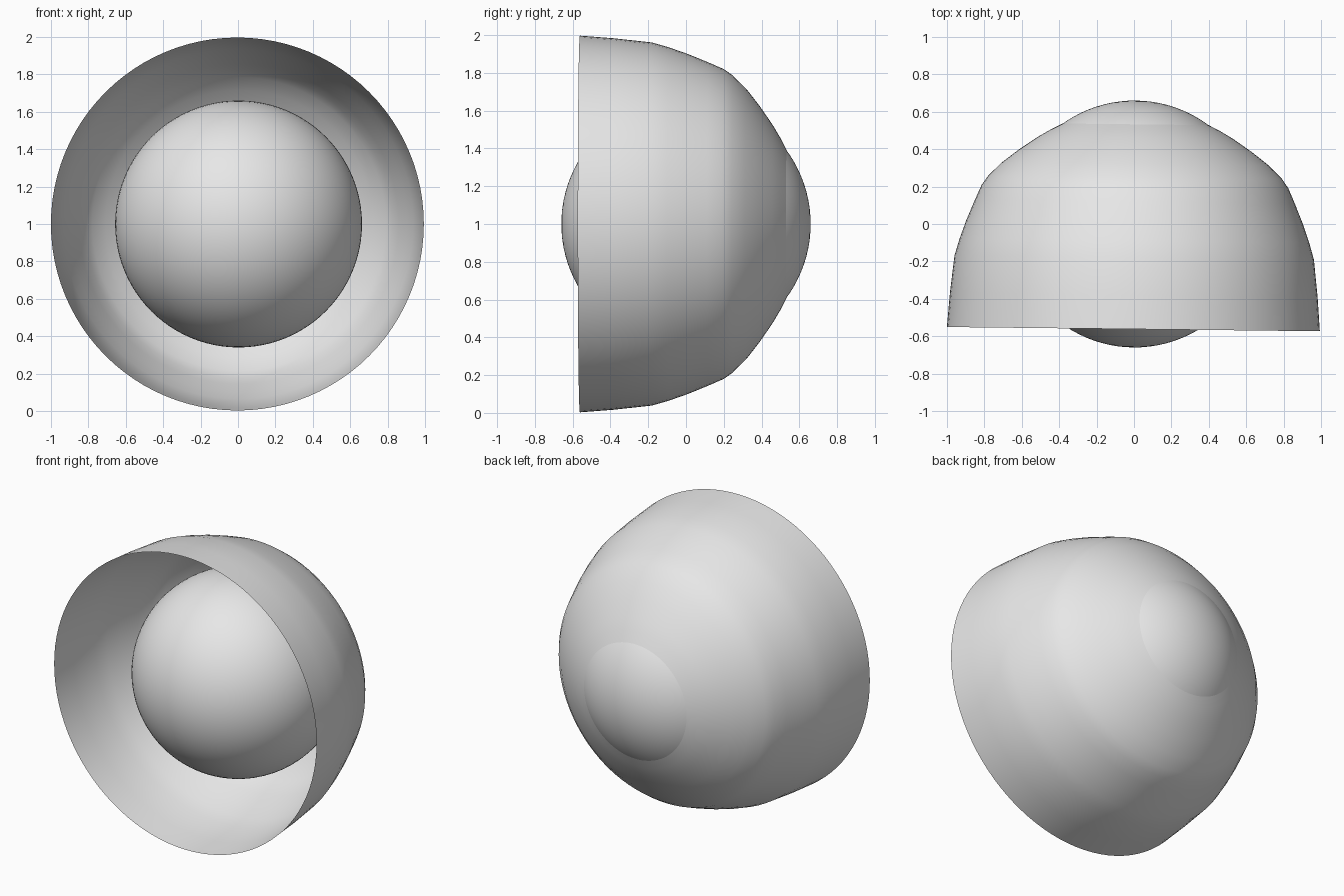
import bpy, bmesh, math
from mathutils import Matrix

cube = bpy.data.objects.get("Cube")
if cube:
    bpy.data.objects.remove(cube, do_unlink=True)

SEGMENTS = 96
RADIUS = 0.66
CENTRE = (0.003, 0, 1)
YAW = math.radians(-0.65)

grey = bpy.data.materials.new("plain_grey")
grey.use_nodes = True
colour = (0.8, 0.8, 0.8, 1)
grey.diffuse_color = colour
grey.node_tree.nodes["Principled BSDF"].inputs["Base Color"].default_value = colour


def finish(name, bm):
    """Turn a mesh built around the y axis into a smooth, placed object."""
    bmesh.ops.recalc_face_normals(bm, faces=bm.faces)
    mesh = bpy.data.meshes.new(name)
    bm.to_mesh(mesh)
    bm.free()
    mesh.materials.append(grey)
    mesh.shade_smooth()
    obj = bpy.data.objects.new(name, mesh)
    obj.matrix_world = Matrix.Translation(CENTRE) @ Matrix.Rotation(YAW, 4, "Z")
    bpy.context.collection.objects.link(obj)
    return obj


# Inner ball, with its poles facing front and back
bm = bmesh.new()
bmesh.ops.create_uvsphere(bm, u_segments=SEGMENTS, v_segments=48, radius=RADIUS,
                          matrix=Matrix.Rotation(math.pi / 2, 4, "X"))
finish("inner_ball", bm)

# Thin open shell: (depth, radius) profile from the front rim to the ball's back
profile = [(-0.562, 0.997), (-0.38, 0.983), (-0.18, 0.961), (-0.09, 0.935),
           (0.01, 0.9), (0.12, 0.855), (0.2, 0.82), (0.25, 0.785),
           (0.32, 0.715), (0.39, 0.625), (0.46, 0.523), (0.5, 0.455), (0.533, 0.39)]
bm = bmesh.new()
verts = [bm.verts.new((r, y, 0)) for y, r in profile]
edges = [bm.edges.new(pair) for pair in zip(verts, verts[1:])]
bmesh.ops.spin(bm, geom=verts + edges, cent=(0, 0, 0), axis=(0, 1, 0),
               angle=math.tau, steps=SEGMENTS, use_merge=True)
bmesh.ops.remove_doubles(bm, verts=bm.verts, dist=0.0005)
finish("outer_shell", bm)
